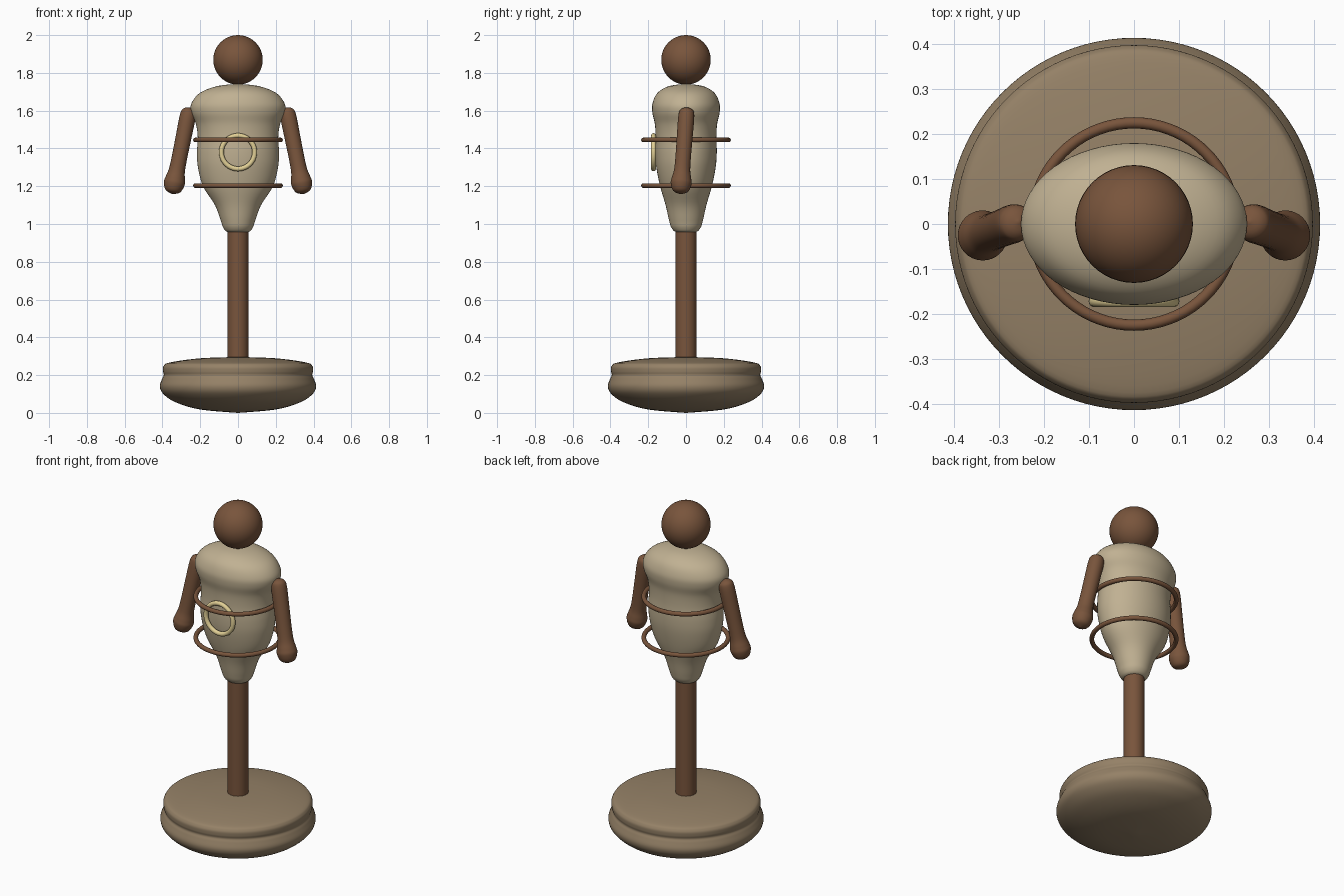
import bpy, bmesh, math
from mathutils import Vector

cube = bpy.data.objects.get("Cube")
if cube:
    bpy.data.objects.remove(cube, do_unlink=True)


def material(name, rgb):
    mat = bpy.data.materials.new(name)
    mat.use_nodes = True
    mat.diffuse_color = (*rgb, 1)
    mat.node_tree.nodes["Principled BSDF"].inputs["Base Color"].default_value = (*rgb, 1)
    return mat


linen = material("linen", (0.53, 0.44, 0.29))
wood = material("dark_wood", (0.19, 0.09, 0.045))
stone = material("base_tan", (0.30, 0.22, 0.135))
brass = material("pale_brass", (0.75, 0.62, 0.30))


def finish(obj, name, mat, angle=50):
    obj.name = obj.data.name = name
    obj.data.materials.append(mat)
    bpy.ops.object.select_all(action='DESELECT')
    obj.select_set(True)
    bpy.context.view_layer.objects.active = obj
    bpy.ops.object.shade_smooth_by_angle(angle=math.radians(angle))
    return obj


def smooth_path(points, steps=5):
    """Catmull-Rom curve through the profile points."""
    p = [Vector(q) for q in points]
    p = [p[0]] + p + [p[-1]]
    out = []
    for a, b, c, d in zip(p, p[1:], p[2:], p[3:]):
        for i in range(steps):
            t = i / steps
            out.append(b + (c - a) * t / 2 + (a * 2 - b * 5 + c * 4 - d) * t * t / 2
                       + (b * 3 - a - c * 3 + d) * t ** 3 / 2)
    return out + [p[-1]]


def lathe(name, profile, mat, sides=64):
    """Stack elliptical rings of (x radius, y radius, z)."""
    bm = bmesh.new()
    rings = []
    for rx, ry, z in smooth_path(profile):
        angles = [math.tau * i / sides for i in range(sides)]
        rings.append([bm.verts.new((rx * math.cos(a), ry * math.sin(a), z)) for a in angles])
    for low, high in zip(rings, rings[1:]):
        for i in range(sides):
            j = (i + 1) % sides
            bm.faces.new((low[i], low[j], high[j], high[i]))
    bmesh.ops.remove_doubles(bm, verts=bm.verts, dist=1e-5)
    bmesh.ops.recalc_face_normals(bm, faces=bm.faces)
    mesh = bpy.data.meshes.new(name)
    bm.to_mesh(mesh)
    bm.free()
    obj = bpy.data.objects.new(name, mesh)
    bpy.context.collection.objects.link(obj)
    return finish(obj, name, mat)


def ring(name, radius, thickness, location, mat, tilt=0):
    bpy.ops.mesh.primitive_torus_add(major_radius=radius, minor_radius=thickness,
                                     major_segments=72, minor_segments=14,
                                     location=location, rotation=(tilt, 0, 0))
    return finish(bpy.context.object, name, mat)


# Rounded base with a stepped rim
base = [(0, 0), (0.2, 0.018), (0.33, 0.056), (0.395, 0.1), (0.414, 0.14), (0.402, 0.18),
        (0.393, 0.2), (0.397, 0.22), (0.394, 0.248), (0.36, 0.267), (0.2, 0.289), (0, 0.296)]
lathe("base", [(r, r, z) for r, z in base], stone, 96)

# Pole
bpy.ops.mesh.primitive_cylinder_add(vertices=48, radius=0.055, depth=0.78, location=(0, 0, 0.63))
finish(bpy.context.object, "pole", wood)

# Torso, oval at the chest and round at the waist end
lathe("torso", [(0, 0, 0.955), (0.055, 0.052, 0.957), (0.078, 0.077, 0.98),
                (0.092, 0.09, 1.02), (0.122, 0.108, 1.1), (0.185, 0.137, 1.2),
                (0.212, 0.157, 1.3), (0.217, 0.163, 1.38), (0.213, 0.161, 1.46),
                (0.223, 0.165, 1.53), (0.248, 0.178, 1.59), (0.246, 0.177, 1.64),
                (0.2, 0.15, 1.695), (0.11, 0.09, 1.73), (0, 0, 1.742)], linen)

# Head
bpy.ops.mesh.primitive_uv_sphere_add(segments=48, ring_count=24, radius=0.131,
                                     location=(0, 0, 1.869))
finish(bpy.context.object, "head", wood)

# Arms, tapering into a rounded hand
for side, label in ((1, "left"), (-1, "right")):
    shoulder = Vector((side * 0.265, 0.002, 1.575))
    hand = Vector((side * 0.338, -0.026, 1.212))
    reach = (hand - shoulder).length
    outline = [(0, -0.044), (0.03, -0.032), (0.042, 0), (0.042, reach * 0.3),
               (0.041, reach * 0.6), (0.043, reach * 0.8), (0.052, reach * 0.92),
               (0.055, reach), (0.039, reach + 0.039), (0, reach + 0.055)]
    arm = lathe(label + "_arm", [(r, r, z) for r, z in outline], wood, 32)
    arm.location = shoulder
    arm.rotation_euler = (hand - shoulder).to_track_quat('Z', 'Y').to_euler()

# Hoops around the body and the ring on the chest
ring("upper_hoop", 0.225, 0.0125, (0, 0, 1.445), wood)
ring("lower_hoop", 0.225, 0.0125, (0, 0, 1.203), wood)
ring("chest_ring", 0.088, 0.013, (0, -0.172, 1.38), brass, math.pi / 2)
